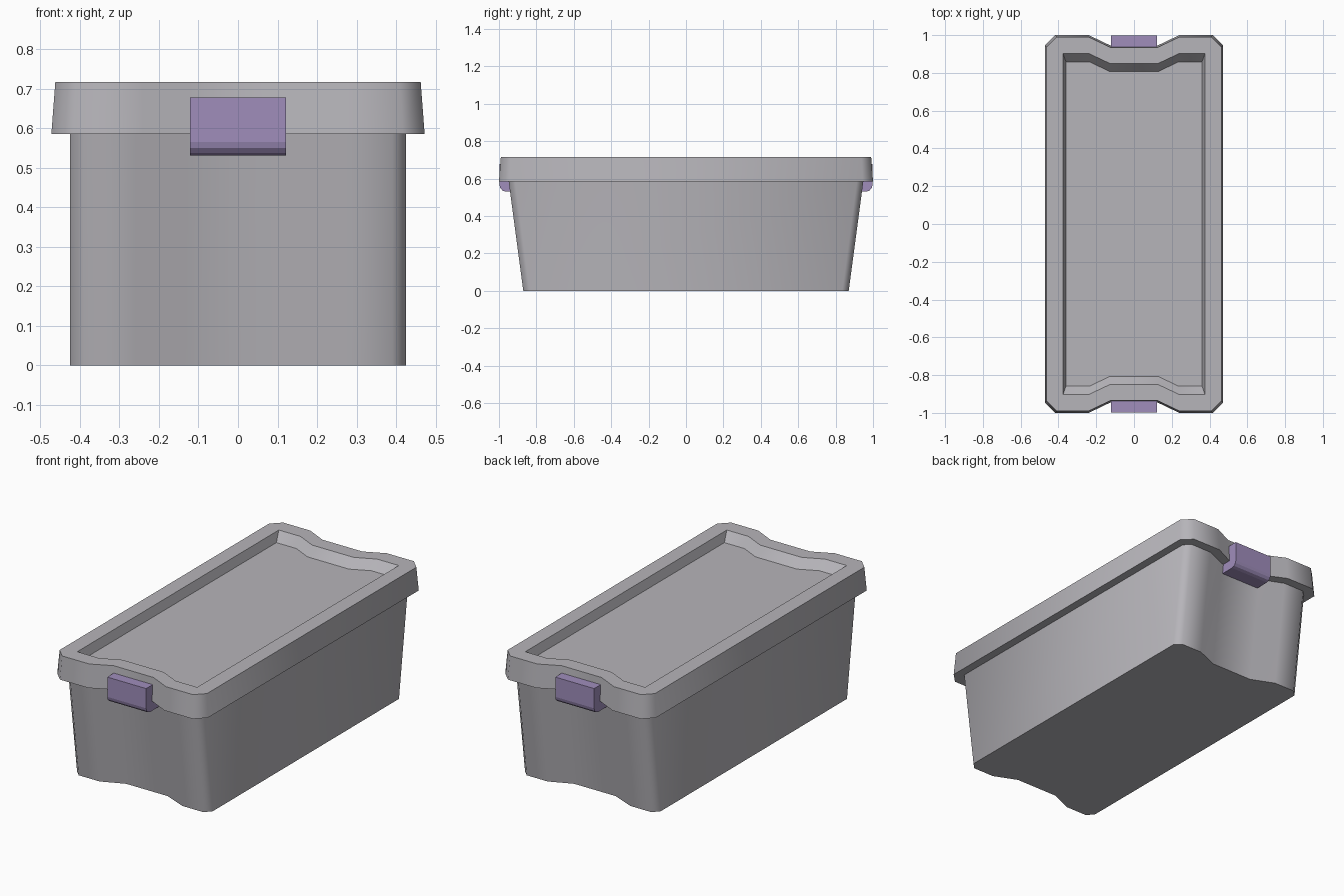
import bpy
import bmesh
import math

cube = bpy.data.objects.get("Cube")
if cube:
    bpy.data.objects.remove(cube, do_unlink=True)


def material(name, rgb):
    mat = bpy.data.materials.new(name)
    mat.use_nodes = True
    color = (*rgb, 1)
    mat.diffuse_color = color
    mat.node_tree.nodes["Principled BSDF"].inputs["Base Color"].default_value = color
    return mat


grey = material("grey plastic", (0.47, 0.46, 0.49))
purple = material("purple plastic", (0.35, 0.27, 0.50))


def outline(half_x, half_y, chamfer, shoulder, waist, notch):
    """Rectangle with chamfered corners and a notch in each short end."""
    q = [(half_x, half_y - chamfer), (half_x - chamfer, half_y),
         (shoulder, half_y), (waist, half_y - notch)]
    back = q + [(-x, y) for x, y in reversed(q)]
    return back + [(-x, -y) for x, y in back]


def finish(name, bm, mat):
    """Clean up, mark rims and hard corners sharp, and add the object."""
    bmesh.ops.remove_doubles(bm, verts=bm.verts, dist=0.0005)
    bmesh.ops.recalc_face_normals(bm, faces=bm.faces)
    for face in bm.faces:
        face.smooth = True
    for edge in bm.edges:
        a, b = edge.verts
        level = abs(a.co.z - b.co.z) < 0.001
        if edge.calc_face_angle(0) > math.radians(60) or level:
            edge.smooth = False
    mesh = bpy.data.meshes.new(name)
    bm.to_mesh(mesh)
    bm.free()
    mesh.materials.append(mat)
    obj = bpy.data.objects.new(name, mesh)
    bpy.context.collection.objects.link(obj)
    return obj


def loft(name, layers, mat):
    """Skin a stack of (z, outline) layers and cap both ends."""
    bm = bmesh.new()
    rings = [[bm.verts.new((x, y, z)) for x, y in pts] for z, pts in layers]
    for low, high in zip(rings, rings[1:]):
        for i in range(len(low)):
            j = (i + 1) % len(low)
            bm.faces.new((low[i], low[j], high[j], high[i]))
    bm.faces.new(rings[0])
    bm.faces.new(rings[-1])
    return finish(name, bm, mat)


# Tapered tub
loft("box_body", [
    (0, outline(0.425, 0.87, 0.035, 0.26, 0.13, 0.055)),
    (0.6, outline(0.425, 0.95, 0.035, 0.26, 0.13, 0.055)),
], grey)

# Overhanging lid with a sunken panel
loft("lid", [
    (0.585, outline(0.472, 1.0, 0.055, 0.24, 0.125, 0.055)),
    (0.717, outline(0.462, 0.99, 0.052, 0.24, 0.125, 0.055)),
    (0.717, outline(0.376, 0.903, 0, 0.24, 0.13, 0.052)),
    (0.667, outline(0.36, 0.858, 0, 0.235, 0.13, 0.05)),
], grey)

# Clasps: a plate over the lid edge with a foot hooked under the rim
clasp_profile = [(0.93, 0.677), (0.997, 0.677), (0.997, 0.565), (0.993, 0.55),
                 (0.982, 0.537), (0.965, 0.531), (0.885, 0.531),
                 (0.885, 0.59), (0.93, 0.59)]
for name, side in (("front_clasp", -1), ("back_clasp", 1)):
    bm = bmesh.new()
    face = bm.faces.new([bm.verts.new((-0.122, side * y, z)) for y, z in clasp_profile])
    grown = bmesh.ops.extrude_face_region(bm, geom=[face])
    moved = [v for v in grown["geom"] if isinstance(v, bmesh.types.BMVert)]
    bmesh.ops.translate(bm, verts=moved, vec=(0.244, 0, 0))
    clasp = finish(name, bm, purple)
    # Soften only the rounded lower lip
    bpy.ops.object.select_all(action="DESELECT")
    clasp.select_set(True)
    bpy.context.view_layer.objects.active = clasp
    bpy.ops.object.shade_smooth_by_angle(angle=math.radians(40))
